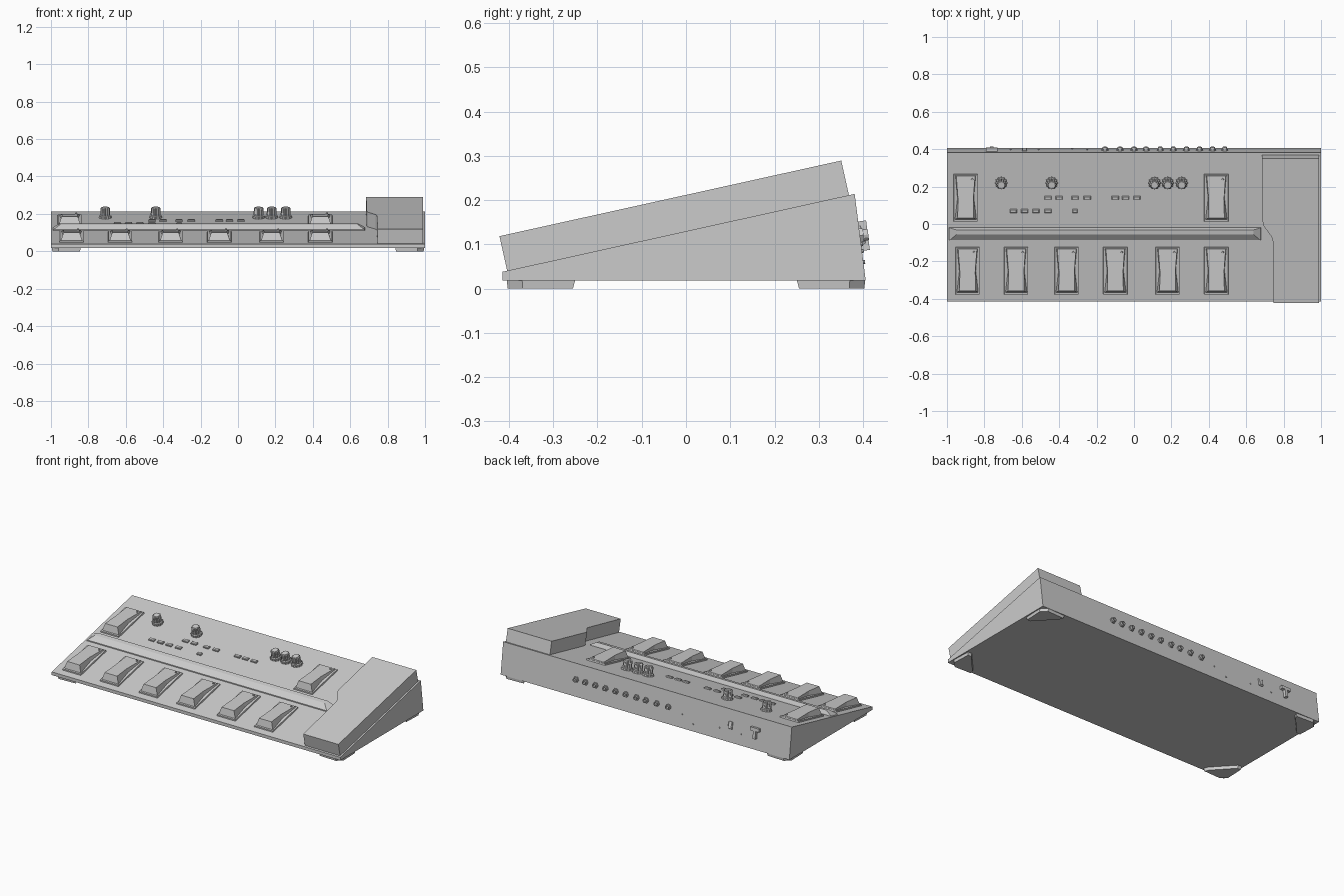
import bpy, bmesh, math
from mathutils import Matrix, Vector

FRONT_Y, FRONT_Z = -0.415, 0.038
ANG = math.atan2(0.214 - FRONT_Z, 0.381 - FRONT_Y)
BACK_ANG = math.atan2(0.025, 0.196)


def on_top(x, y):
    """Frame lying on the sloped panel above plan point x, y."""
    z = FRONT_Z + (y - FRONT_Y) * math.tan(ANG)
    return Matrix.Translation((x, y, z)) @ Matrix.Rotation(ANG, 4, 'X')


def on_back(x, z):
    """Frame on the rear panel: local z points out, local y points up."""
    y = 0.406 - (z - 0.018) * math.tan(BACK_ANG)
    return (Matrix.Translation((x, y, z)) @ Matrix.Rotation(BACK_ANG, 4, 'X')
            @ Matrix.Rotation(-math.pi / 2, 4, 'X') @ Matrix.Rotation(math.pi, 4, 'Z'))


def loft(name, rings, frame=Matrix()):
    """Closed solid through rings of equal length."""
    bm = bmesh.new()
    loops = [[bm.verts.new(frame @ Vector(p)) for p in r] for r in rings]
    n = len(rings[0])
    bm.faces.new(loops[0][::-1])
    bm.faces.new(loops[-1])
    for a, b in zip(loops, loops[1:]):
        for i in range(n):
            j = (i + 1) % n
            bm.faces.new((a[i], a[j], b[j], b[i]))
    bmesh.ops.recalc_face_normals(bm, faces=bm.faces)
    me = bpy.data.meshes.new(name)
    bm.to_mesh(me)
    bm.free()
    ob = bpy.data.objects.new(name, me)
    bpy.context.collection.objects.link(ob)
    return ob


def rect(x0, x1, y0, y1, z0, z1=None):
    """Rectangle whose near edge is at z0 and far edge at z1."""
    z1 = z0 if z1 is None else z1
    return [(x0, y0, z0), (x1, y0, z0), (x1, y1, z1), (x0, y1, z1)]


def circle(r, z, n=12, flute=1.0):
    return [(r * (flute if i % 2 else 1) * math.cos(2 * math.pi * i / n),
             r * (flute if i % 2 else 1) * math.sin(2 * math.pi * i / n), z) for i in range(n)]


def extrude(name, outline, z0, z1, frame=Matrix()):
    return loft(name, [[(x, y, z) for x, y in outline] for z in (z0, z1)], frame)


# Wedge housing
side = [(-0.415, 0.018), (0.406, 0.018), (0.381, 0.214), (FRONT_Y, FRONT_Z)]
loft("housing", [[(x, y, z) for y, z in side] for x in (-1, 1)])

# Expression pedal with a stepped, curved inner edge
pedal = [(0.99, -0.404), (0.99, 0.368), (0.685, 0.368), (0.688, 0.03), (0.694, 0.005),
         (0.735, -0.05), (0.742, -0.075), (0.747, -0.404)]
c = math.cos(ANG)
extrude("expression_pedal", [(x, y / c) for x, y in pedal], -0.002, 0.08, on_top(0, 0))

# Long ridge between the switch rows
loft("divider_rail", [rect(-0.99, 0.68, -0.033, 0.037, -0.002),
                      rect(-0.985, 0.675, -0.031, 0.036, 0.006),
                      rect(-0.95, 0.64, 0.004, 0.03, 0.026)], on_top(0, -0.055))
for x in (-0.92, -0.66, -0.40, -0.14):
    loft("rail_lamp", [circle(0.006, 0.0, 8), circle(0.005, 0.018, 8)], on_top(x, -0.06))


# Foot switches: thin flange plus a treadle rising to the front
def foot_switch(x, y):
    f = on_top(x, y)
    loft("switch_flange", [rect(-0.065, 0.065, -0.129, 0.13, -0.002),
                           rect(-0.063, 0.063, -0.127, 0.128, 0.008)], f)
    loft("switch_treadle", [
        [(-0.058, -0.118, 0.006), (0.058, -0.118, 0.006), (0.044, 0.0, 0.006),
         (0.055, 0.124, 0.006), (-0.055, 0.124, 0.006), (-0.044, 0.0, 0.006)],
        [(-0.043, -0.1, 0.048), (0.043, -0.1, 0.048), (0.041, 0.0, 0.035),
         (0.05, 0.122, 0.014), (-0.05, 0.122, 0.014), (-0.041, 0.0, 0.035)]], f)
    loft("switch_lamp", [circle(0.007, 0.01, 8), circle(0.005, 0.024, 8)],
         f @ Matrix.Translation((0.035, 0.105, 0)))


for x in (-0.89, -0.63, -0.36, -0.10, 0.18, 0.44):
    foot_switch(x, -0.25)
for x in (-0.90, 0.44):
    foot_switch(x, 0.14)

# Fluted control knobs
for x in (-0.71, -0.44, 0.11, 0.18, 0.255):
    loft("control_knob", [circle(0.034, -0.002, 24, 0.85), circle(0.033, 0.012, 24, 0.85),
                          circle(0.027, 0.016, 24, 0.8), circle(0.025, 0.054, 24, 0.8),
                          circle(0.021, 0.058, 24, 0.8)], on_top(x, 0.22))

# Small panel buttons
rows = [(0.14, (-0.46, -0.40, -0.315, -0.25, -0.10, -0.045, 0.015)),
        (0.07, (-0.645, -0.585, -0.525, -0.46, -0.315))]
for y, xs in rows:
    for x in xs:
        w = 0.014 if x == -0.315 and y < 0.1 else 0.019
        loft("panel_button", [rect(-w, w, -0.01, 0.01, -0.002), rect(-w, w, -0.01, 0.01, 0.007),
                              rect(0.004 - w, w - 0.004, -0.007, 0.007, 0.010)], on_top(x, 0.001 + y))

# Rear sockets: hex nut and collar with a bored centre
for x in (-0.155, -0.075, 0, 0.065, 0.14, 0.21, 0.28, 0.35, 0.42, 0.485):
    f = on_back(x, 0.12)
    loft("socket_nut", [circle(0.018, -0.002, 6), circle(0.018, 0.008, 6)], f)
    loft("socket_collar", [circle(0.013, 0.006), circle(0.013, 0.019), circle(0.008, 0.019),
                           circle(0.008, 0.010)], f)

# Rear cable hook, power switch and port screws
f = on_back(-0.76, 0.12)
hook = [(-0.009, -0.035), (0.009, -0.035), (0.009, 0.012), (0.03, 0.012),
        (0.03, 0.032), (-0.03, 0.032), (-0.03, 0.012), (-0.009, 0.012)]
extrude("cable_hook", hook, -0.002, 0.018, f)
f = on_back(-0.585, 0.12)
loft("power_switch", [rect(-0.014, 0.014, -0.022, 0.022, -0.002),
                      rect(-0.014, 0.014, -0.022, 0.022, 0.004),
                      rect(-0.010, 0.010, -0.018, 0.018, 0.012, 0.005)], f)
for x, z in ((-0.66, 0.085), (-0.51, 0.085), (-0.25, 0.10), (-0.33, 0.06)):
    loft("rear_screw", [circle(0.005, -0.002, 8), circle(0.004, 0.004, 8)], on_back(x, z))

# Corner feet, tapered triangles with clipped outer corners
foot = [(0.99, 0.25), (0.995, 0.37), (0.96, 0.405), (0.84, 0.4), (0.85, 0.375), (0.965, 0.25)]
for sx in (-1, 1):
    for sy in (-1, 1):
        cx, cy = 0.95, 0.36
        bottom = [(sx * (cx + (x - cx) * 0.95), sy * (cy + (y - cy) * 0.95), 0) for x, y in foot]
        loft("corner_foot", [bottom, [(sx * x, sy * y, 0.02) for x, y in foot]])
